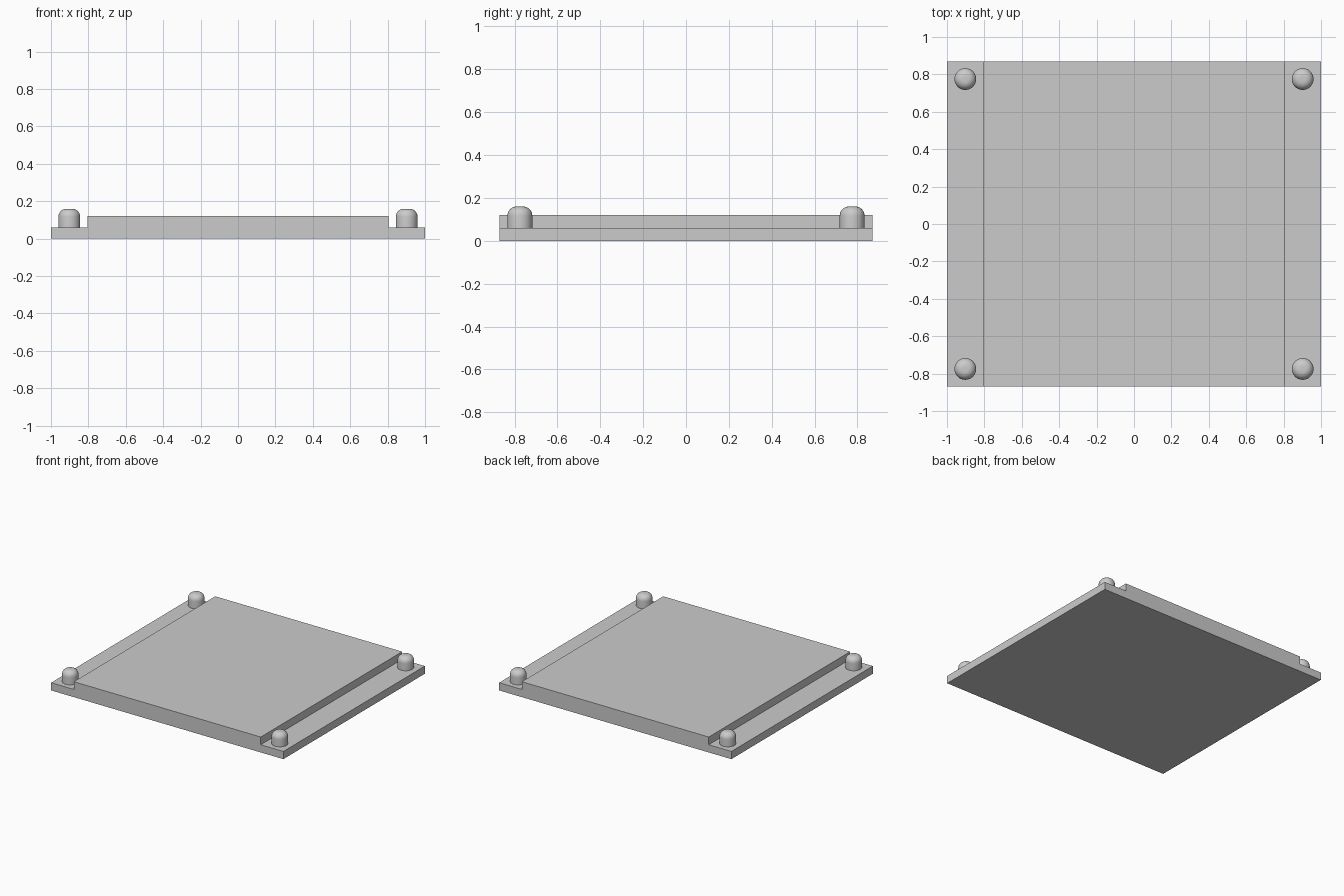
import bpy, bmesh, math

HALF_Y = 0.87          # half depth of the plate
LEDGE, TOP = 0.06, 0.12
STEP_X = 0.805         # half width of the raised middle
PEG_X, PEG_Y = 0.902, 0.775
PEG_R, PEG_TOP, FILLET = 0.058, 0.16, 0.043

cube = bpy.data.objects.get("Cube")
if cube:
    bpy.data.objects.remove(cube, do_unlink=True)

grey = bpy.data.materials.new("plain grey")
grey.use_nodes = True
colour = (0.6, 0.6, 0.6, 1)
grey.diffuse_color = colour
for node in grey.node_tree.nodes:
    if node.type == 'BSDF_PRINCIPLED':
        node.inputs["Base Color"].default_value = colour


def add_object(name, bm):
    bmesh.ops.recalc_face_normals(bm, faces=bm.faces)
    mesh = bpy.data.meshes.new(name)
    bm.to_mesh(mesh)
    bm.free()
    mesh.materials.append(grey)
    obj = bpy.data.objects.new(name, mesh)
    bpy.context.collection.objects.link(obj)
    return obj


# Stepped plate: half profile mirrored in x, then extruded front to back
half = [(1, 0), (1, LEDGE), (STEP_X, LEDGE), (STEP_X, TOP)]
profile = half + [(-x, z) for x, z in reversed(half)]
bm = bmesh.new()
face = bm.faces.new([bm.verts.new((x, -HALF_Y, z)) for x, z in profile])
ext = bmesh.ops.extrude_face_region(bm, geom=[face])
moved = [v for v in ext["geom"] if isinstance(v, bmesh.types.BMVert)]
bmesh.ops.translate(bm, verts=moved, vec=(0, 2 * HALF_Y, 0))
add_object("stepped_plate", bm)


# Round-topped peg: profile spun about z
def add_peg(name, x, y):
    steps = 8
    pts = [(0, LEDGE), (PEG_R, LEDGE)]
    for i in range(steps + 1):
        a = math.pi / 2 * i / steps
        pts.append((PEG_R - FILLET + FILLET * math.cos(a),
                    PEG_TOP - FILLET + FILLET * math.sin(a)))
    pts.append((0, PEG_TOP))
    bm = bmesh.new()
    verts = [bm.verts.new((r, 0, z)) for r, z in pts]
    edges = [bm.edges.new(pair) for pair in zip(verts, verts[1:])]
    bmesh.ops.spin(bm, geom=verts + edges, cent=(0, 0, 0), axis=(0, 0, 1),
                   angle=2 * math.pi, steps=48)
    bmesh.ops.remove_doubles(bm, verts=bm.verts, dist=0.0001)
    obj = add_object(name, bm)
    obj.location = (x, y, 0)
    bpy.ops.object.select_all(action='DESELECT')
    obj.select_set(True)
    bpy.context.view_layer.objects.active = obj
    bpy.ops.object.shade_smooth_by_angle(angle=math.radians(30))


for side, sx in (("left", 1), ("right", -1)):
    for end, sy in (("front", -1), ("back", 1)):
        add_peg(f"{end}_{side}_peg", sx * PEG_X, sy * PEG_Y)
